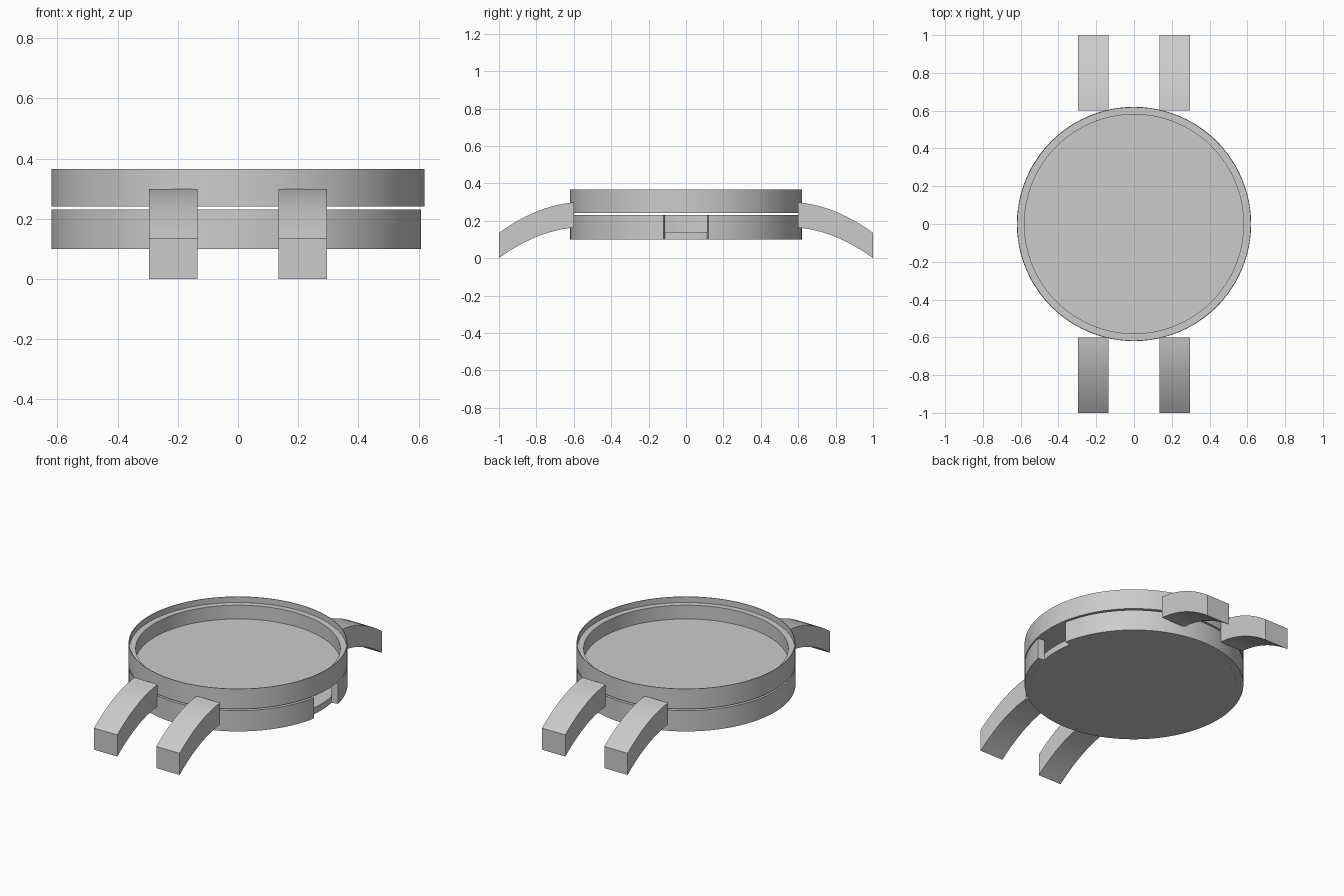
import bpy, bmesh, math

if "Cube" in bpy.data.objects:
    bpy.data.objects.remove(bpy.data.objects["Cube"], do_unlink=True)

# Single plain material
GREY = (0.6, 0.6, 0.6, 1)
metal = bpy.data.materials.new("plain grey")
metal.use_nodes = True
metal.diffuse_color = GREY
metal.node_tree.nodes["Principled BSDF"].inputs["Base Color"].default_value = GREY

R, INNER = 0.62, 0.58        # outer and inner case radius
NOTCH = 0.12                 # half width of the side opening


def finish(name, bm):
    bmesh.ops.remove_doubles(bm, verts=bm.verts, dist=1e-5)
    bmesh.ops.recalc_face_normals(bm, faces=bm.faces)
    mesh = bpy.data.meshes.new(name)
    bm.to_mesh(mesh)
    bm.free()
    obj = bpy.data.objects.new(name, mesh)
    bpy.context.collection.objects.link(obj)
    mesh.materials.append(metal)
    bpy.ops.object.select_all(action="DESELECT")
    obj.select_set(True)
    bpy.context.view_layer.objects.active = obj
    bpy.ops.object.shade_smooth_by_angle(angle=math.radians(30))
    return obj


def lathe(name, profile, closed=False, start=0.0, sweep=math.tau, steps=96):
    """Turn a (radius, z) profile about z; a partial sweep gets end caps."""
    bm = bmesh.new()
    full = sweep > math.tau - 1e-6
    rows = []
    for i in range(steps if full else steps + 1):
        a = start + sweep * i / steps
        rows.append([bm.verts.new((r * math.cos(a), r * math.sin(a), z))
                     for r, z in profile])
    pairs = list(zip(rows, rows[1:] + rows[:1])) if full else list(zip(rows, rows[1:]))
    n = len(profile)
    for a, b in pairs:
        for j in range(n if closed else n - 1):
            k = (j + 1) % n
            bm.faces.new((a[j], a[k], b[k], b[j]))
    if not full:
        bm.faces.new(rows[0])
        bm.faces.new(rows[-1])
    bmesh.ops.dissolve_degenerate(bm, dist=1e-6, edges=bm.edges)
    return finish(name, bm)


def lug(name, x0, x1, side):
    """Arched strap lug, drooping outward from the case."""
    bm = bmesh.new()
    steps = 12
    rows = []
    for i in range(steps + 1):
        t = i / steps
        y = side * (0.6 + 0.4 * t)
        top = 0.298 - 0.035 * t - 0.128 * t * t
        rows.append([bm.verts.new(p) for p in
                     ((x0, y, top), (x1, y, top),
                      (x1, y, top - 0.135), (x0, y, top - 0.135))])
    for a, b in zip(rows, rows[1:]):
        for j in range(4):
            k = (j + 1) % 4
            bm.faces.new((a[j], a[k], b[k], b[j]))
    bm.faces.new(rows[0])
    bm.faces.new(rows[-1])
    return finish(name, bm)


# Lower case: base disc and a wall left open on the +x side
lathe("base_plate", [(0, 0.10), (INNER, 0.10), (INNER, 0.14), (0, 0.14)])
half = math.asin(NOTCH / R)
lathe("lower_wall", [(INNER, 0.10), (R, 0.10), (R, 0.23), (INNER, 0.23)],
      closed=True, start=half, sweep=math.tau - 2 * half)

# Upper case: thin rim, seating ledge and recessed floor
lathe("upper_case", [(0, 0.24), (R, 0.24), (R, 0.366), (R - 0.004, 0.366),
                     (R - 0.004, 0.33), (INNER, 0.33), (INNER, 0.244), (0, 0.244)])

# Two lugs at each end
for end, side in (("front", -1), ("back", 1)):
    lug(end + "_lug_left", 0.135, 0.296, side)
    lug(end + "_lug_right", -0.296, -0.135, side)
